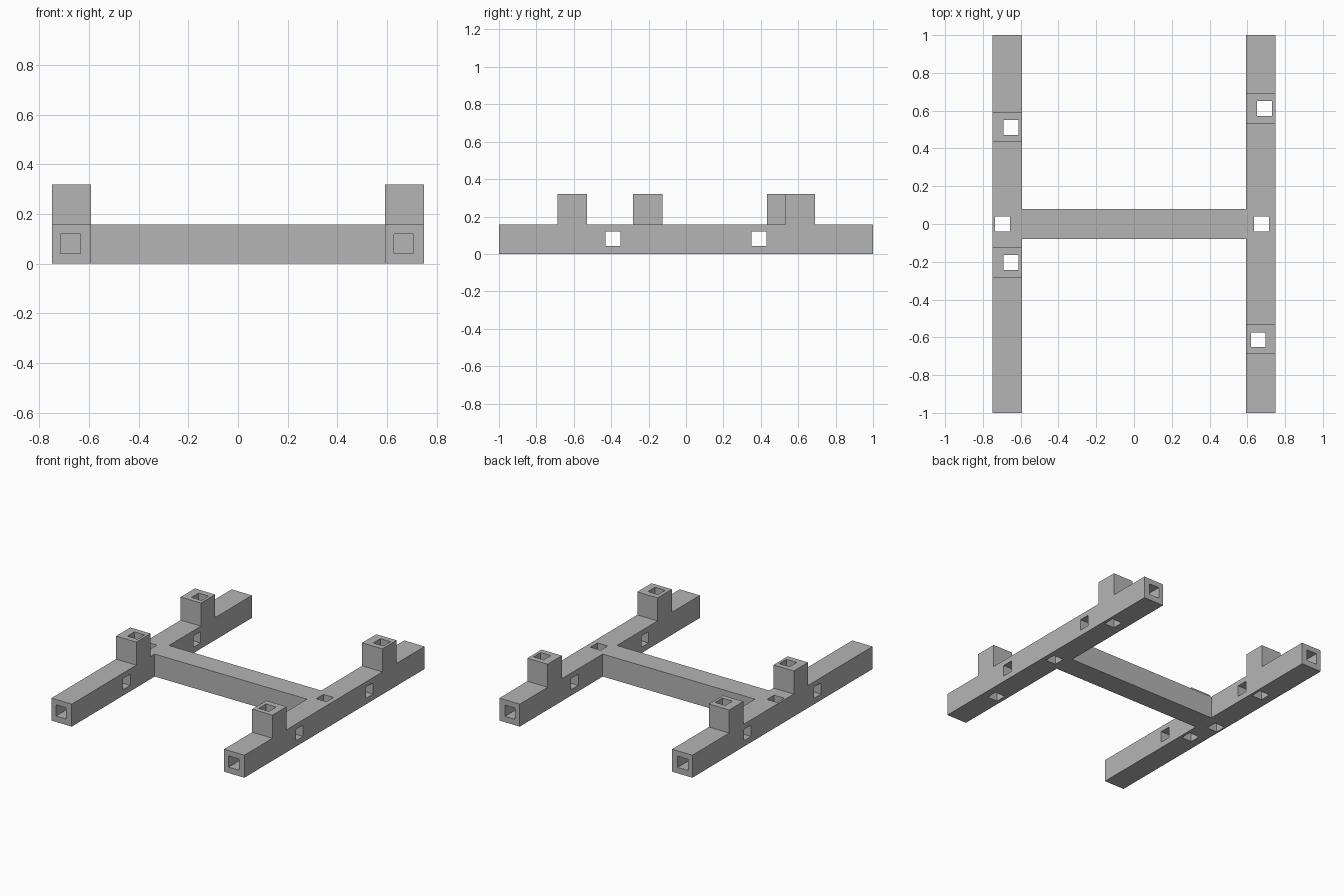
import bpy
import bmesh
from mathutils import Matrix, Vector

cube = bpy.data.objects.get("Cube")
if cube:
    bpy.data.objects.remove(cube, do_unlink=True)

BEAM = 0.158            # square section of every timber
HOLE = 0.079            # square section of every hole
OUTER = 0.75            # outer face of the side rails
INNER = OUTER - BEAM
POST_TOP = 2 * BEAM + 0.004
BLIND = 0.2             # depth of the end sockets

grey = bpy.data.materials.new("grey")
grey.use_nodes = True
grey.diffuse_color = (0.46, 0.46, 0.46, 1)
grey.node_tree.nodes["Principled BSDF"].inputs["Base Color"].default_value = grey.diffuse_color


def add_object(name, bm):
    bmesh.ops.recalc_face_normals(bm, faces=bm.faces)
    mesh = bpy.data.meshes.new(name)
    bm.to_mesh(mesh)
    bm.free()
    mesh.materials.append(grey)
    obj = bpy.data.objects.new(name, mesh)
    bpy.context.collection.objects.link(obj)
    return obj


def add_box(bm, center, size):
    matrix = Matrix.Translation(center) @ Matrix.Diagonal(Vector(size).to_4d())
    bmesh.ops.create_cube(bm, size=1, matrix=matrix)


def rail(name, x_min, post_ys):
    """Extrude the side outline of a rail with its upright posts."""
    outline = [(-1, 0), (1, 0), (1, BEAM)]
    for y in sorted(post_ys, reverse=True):
        back, front = y + BEAM / 2, y - BEAM / 2
        outline += [(back, BEAM), (back, POST_TOP), (front, POST_TOP), (front, BEAM)]
    outline.append((-1, BEAM))
    bm = bmesh.new()
    face = bm.faces.new([bm.verts.new((x_min, y, z)) for y, z in outline])
    result = bmesh.ops.extrude_face_region(bm, geom=[face])
    verts = [v for v in result["geom"] if isinstance(v, bmesh.types.BMVert)]
    bmesh.ops.translate(bm, verts=verts, vec=(BEAM, 0, 0))
    return add_object(name, bm)


def cut(obj, boxes):
    """Cut each box out of the object and bake the result."""
    for center, size in boxes:
        bm = bmesh.new()
        add_box(bm, center, size)
        cutter = add_object("hole_cutter", bm)
        cutter.hide_render = True
        mod = obj.modifiers.new("hole", 'BOOLEAN')
        mod.operation = 'DIFFERENCE'
        mod.solver = 'EXACT'
        mod.object = cutter
        graph = bpy.context.evaluated_depsgraph_get()
        baked = bpy.data.meshes.new_from_object(obj.evaluated_get(graph))
        obj.modifiers.clear()
        obj.data = baked
        bpy.data.objects.remove(cutter, do_unlink=True)


def make_side(name, x_min, socket_x, post_ys, upright_holes):
    obj = rail(name, x_min, post_ys)
    # Vertical holes through the posts and the cross joint
    boxes = [((x, y, BEAM), (HOLE, HOLE, 1)) for x, y in upright_holes]
    for side in (-1, 1):
        # Sideways holes and blind sockets in the rail ends
        boxes.append(((x_min + BEAM / 2, side * 0.39, 0.081), (0.4, HOLE, HOLE)))
        boxes.append(((socket_x, side, 0.081), (HOLE, 2 * BLIND, HOLE)))
    cut(obj, boxes)


# Side rails with posts
make_side("left_rail", INNER, 0.667, (0.611, -0.609),
          ((0.69, 0.611), (0.676, 0), (0.658, -0.613)))
make_side("right_rail", -OUTER, -0.675, (0.513, -0.204),
          ((-0.651, 0.51), (-0.697, 0), (-0.651, -0.203)))

# Cross beam joining the rails
bm = bmesh.new()
add_box(bm, (0, 0, BEAM / 2), (2 * INNER, BEAM, BEAM))
add_object("cross_beam", bm)
